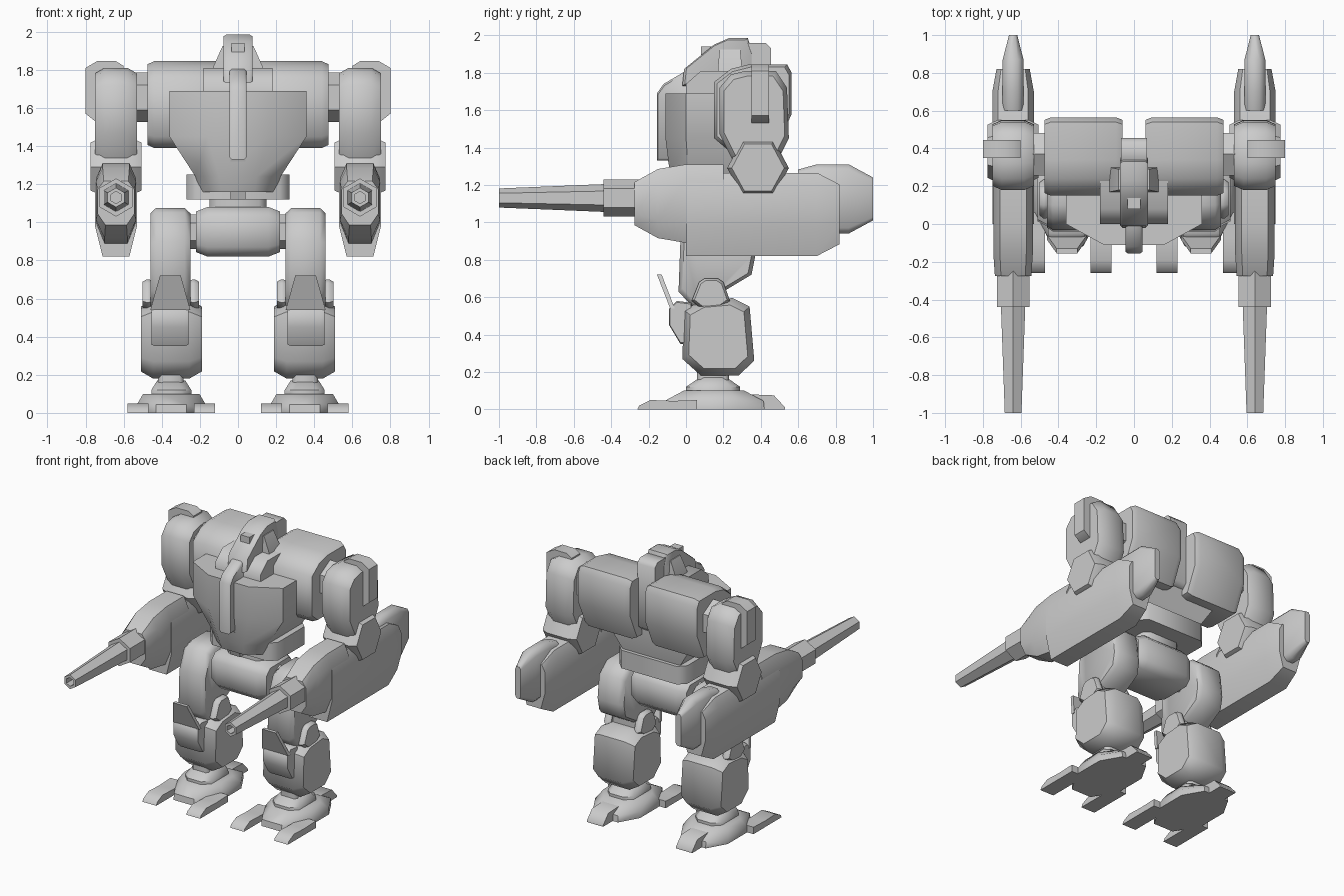
import bpy, bmesh, math
from mathutils import Vector

if "Cube" in bpy.data.objects:
    bpy.data.objects.remove(bpy.data.objects["Cube"])

grey = bpy.data.materials.new("light_grey")
grey.diffuse_color = (0.6, 0.6, 0.6, 1)
grey.use_nodes = True
grey.node_tree.nodes["Principled BSDF"].inputs["Base Color"].default_value = grey.diffuse_color


def loft(name, axis, profile, stations, side=1):
    """Sweep a 2D profile along an axis; a station is (position, scale u, scale v)."""
    us, vs = [p[0] for p in profile], [p[1] for p in profile]
    cu, cv = (min(us) + max(us)) / 2, (min(vs) + max(vs)) / 2
    bm = bmesh.new()
    rings = []
    for w, su, sv in stations:
        ring = []
        for u, v in profile:
            a, b = cu + (u - cu) * su, cv + (v - cv) * sv
            co = {'x': (w, a, b), 'y': (a, w, b), 'z': (a, b, w)}[axis]
            ring.append(bm.verts.new((co[0] * side, co[1], co[2])))
        rings.append(ring)
    n = len(profile)
    for r, s in zip(rings, rings[1:]):
        for i in range(n):
            bm.faces.new((r[i], r[(i + 1) % n], s[(i + 1) % n], s[i]))
    bm.faces.new(rings[0])
    bm.faces.new(rings[-1])
    bmesh.ops.recalc_face_normals(bm, faces=bm.faces)
    me = bpy.data.meshes.new(name)
    bm.to_mesh(me)
    bm.free()
    me.materials.append(grey)
    ob = bpy.data.objects.new(name, me)
    bpy.context.collection.objects.link(ob)
    return ob


def slab(name, axis, profile, w0, w1, rim=0.0, s=0.85, side=1):
    """Extruded profile with chamfered rims on both ends."""
    if rim:
        st = [(w0, s, s), (w0 + rim, 1, 1), (w1 - rim, 1, 1), (w1, s, s)]
    else:
        st = [(w0, 1, 1), (w1, 1, 1)]
    return loft(name, axis, profile, st, side)


def rect(u0, u1, v0, v1, c=0.0):
    """Rectangle profile, optionally with cut corners."""
    if not c:
        return [(u0, v0), (u1, v0), (u1, v1), (u0, v1)]
    return [(u0 + c, v0), (u1 - c, v0), (u1, v0 + c), (u1, v1 - c),
            (u1 - c, v1), (u0 + c, v1), (u0, v1 - c), (u0, v0 + c)]


def hexagon(cu, cv, r):
    return [(cu + r * math.sin(k * math.pi / 3), cv + r * math.cos(k * math.pi / 3))
            for k in range(6)]


# Torso: faceted chest, waist and pelvis
chest = [(-.16, -.11), (.16, -.11), (.36, 0), (.36, .42), (-.36, .42), (-.36, 0)]
loft("chest", 'z', chest, [(1.16, .55, .8), (1.24, .62, .9), (1.45, 1, 1), (1.69, 1, 1)])
slab("belly", 'z', rect(-.27, .27, .02, .42, .05), 1.12, 1.25)
slab("waist", 'z', rect(-.15, .15, .05, .3, .04), 1.05, 1.14)
slab("pelvis", 'x', rect(-.02, .34, .82, 1.08, .05), -.22, .22, .06, .82)
slab("chest_keel", 'x', [(-.1, 1.34), (.05, 1.34), (.05, 1.12), (-.03, 1.12)], -.04, .04)

# Head, nose blade and collar
slab("nose_blade", 'x', [(-.155, 1.33), (-.155, 1.69), (-.12, 1.74), (0, 1.81),
                         (.1, 1.81), (.1, 1.33)], -.045, .045, .012, .95)
slab("collar", 'x', [(-.0, 1.66), (-.0, 1.74), (.08, 1.81), (.36, 1.81), (.36, 1.66)], -.18, .18)
slab("head", 'x', [(-.02, 1.73), (-.01, 1.82), (.15, 1.95), (.23, 1.985), (.33, 1.985),
                   (.36, 1.9), (.36, 1.73)], -.075, .075, .015, .93)
slab("visor", 'y', rect(-.035, .035, 1.86, 1.94), .08, .2)
loft("cheeks", 'z', rect(-.135, .135, .17, .3), [(1.76, 1, 1), (1.82, .95, 1), (1.925, .6, .85)])
slab("spine", 'x', rect(.3, .455, 1.45, 1.96, .03), -.07, .07)

for side, tag in ((1, "left_"), (-1, "right_")):
    def part(name, *a, **k):
        slab(tag + name, *a, side=side, **k)

    def swept(name, *a):
        loft(tag + name, *a, side)

    # Upper back block and shoulder
    part("back_block", 'x', [(.15, 1.45), (.15, 1.75), (.24, 1.82), (.34, 1.845), (.54, 1.845),
                             (.565, 1.8), (.565, 1.58), (.48, 1.39), (.22, 1.39)],
         .06, .475, .035, .93)
    part("shoulder_axle", 'x', hexagon(.37, 1.655, .13), .44, .56)
    part("shoulder_pad", 'x', [(.18, 1.47), (.18, 1.72), (.24, 1.79), (.32, 1.81), (.48, 1.81),
                               (.54, 1.72), (.55, 1.45), (.49, 1.33), (.25, 1.33)],
         .53, .75, .05, .88)
    part("shoulder_fin", 'y', [(.6, 1.53), (.75, 1.53), (.8, 1.57), (.8, 1.81),
                               (.74, 1.845), (.64, 1.845), (.6, 1.82)], .35, .445)

    # Arm: elbow, forearm, gun housing and rear counterweight
    part("elbow", 'x', [(.22, 1.29), (.3, 1.44), (.47, 1.44), (.55, 1.29), (.47, 1.145),
                        (.3, 1.145)], .505, .775, .05, .85)
    fore = [(.57, .82), (.71, .82), (.75, .98), (.75, 1.2), (.72, 1.265), (.56, 1.265),
            (.53, 1.2), (.53, .98)]
    swept("forearm", 'y', fore, [(0, 1, 1), (.7, 1, 1), (.82, .8, .72)])
    house = [(.58, .89), (.7, .89), (.745, 1.0), (.745, 1.23), (.71, 1.31), (.57, 1.31),
             (.535, 1.23), (.535, 1.0)]
    swept("gun_housing", 'y', house, [(-.275, .92, .55), (-.15, 1, .88), (0, 1, 1), (.2, 1, 1)])
    part("gun_collar", 'y', hexagon(.64, 1.13, .1), -.44, -.25)
    swept("gun_barrel", 'y', hexagon(.64, 1.13, .075),
          [(-.42, 1, 1), (-1, .68, .68), (-1, .42, .42), (-.9, .42, .42)])
    tail = rect(.585, .695, .94, 1.31, .03)
    swept("counterweight", 'y', tail, [(.6, 1, .85), (.7, 1, 1), (.87, 1, 1), (1, .4, .62)])

    # Leg: hip, thigh, shin and knee
    part("hip_joint", 'x', hexagon(.16, .95, .09), .18, .3)
    part("thigh", 'x', [(-.04, .63), (-.03, .9), (.03, 1.05), (.1, 1.075), (.26, 1.075),
                        (.35, 1.0), (.37, .82), (.35, .72), (.2, .63), (.2, .52), (.06, .52)],
         .25, .46, .03, .9)
    part("shin", 'x', [(-.02, .27), (-.01, .53), (.08, .58), (.25, .595), (.34, .55),
                       (.365, .26), (.28, .18), (.08, .18)], .19, .51, .065, .82)
    part("knee_cap", 'x', [(-.09, .45), (-.09, .54), (-.05, .58), (.03, .57), (.03, .35),
                           (-.03, .35)], .26, .455, .02, .93)
    spike = part("knee_blade", 'z', rect(.25, .46, -.085, -.06), .54, .72)
    blade = bpy.data.objects[tag + "knee_blade"]
    for v in blade.data.vertices:  # lean the blade forward and narrow its tip
        if v.co.z > .6:
            v.co.x = side * .355 + (v.co.x - side * .355) * .52
            v.co.y -= .07
    for x0, label in ((.205, "inner"), (.445, "outer")):
        part(label + "_knee_guard", 'x', [(.03, .58), (.07, .68), (.1, .7), (.17, .7), (.2, .68),
                                          (.235, .58), (.18, .54), (.08, .54)],
             x0, x0 + .055, .02, .85)

    # Foot: ankle, sole and three toes
    part("ankle_post", 'z', rect(.285, .42, .06, .23, .02), .09, .22)
    swept("ankle", 'z', rect(.245, .455, 0, .29, .05), [(.08, 1, 1), (.12, 1, 1), (.17, .7, .5)])
    swept("sole", 'z', [(.27, -.12), (.43, -.12), (.53, .06), (.53, .28), (.45, .42),
                        (.25, .42), (.17, .28), (.17, .06)],
          [(0, 1, 1), (.045, 1, .98), (.1, .82, .6)])
    for x0, label in ((.12, "inner"), (.47, "outer")):
        part(label + "_toe", 'x', [(-.26, 0), (-.25, .02), (-.19, .05), (-.07, .045), (.06, .05),
                                   (.06, 0)], x0, x0 + .11)
    part("heel_toe", 'x', [(.34, 0), (.34, .08), (.47, .075), (.53, .01), (.53, 0)], .29, .42)

# Smooth shading with crisp edges
for ob in bpy.context.collection.objects:
    ob.select_set(True)
    bpy.context.view_layer.objects.active = ob
bpy.ops.object.shade_smooth_by_angle(angle=math.radians(50))
